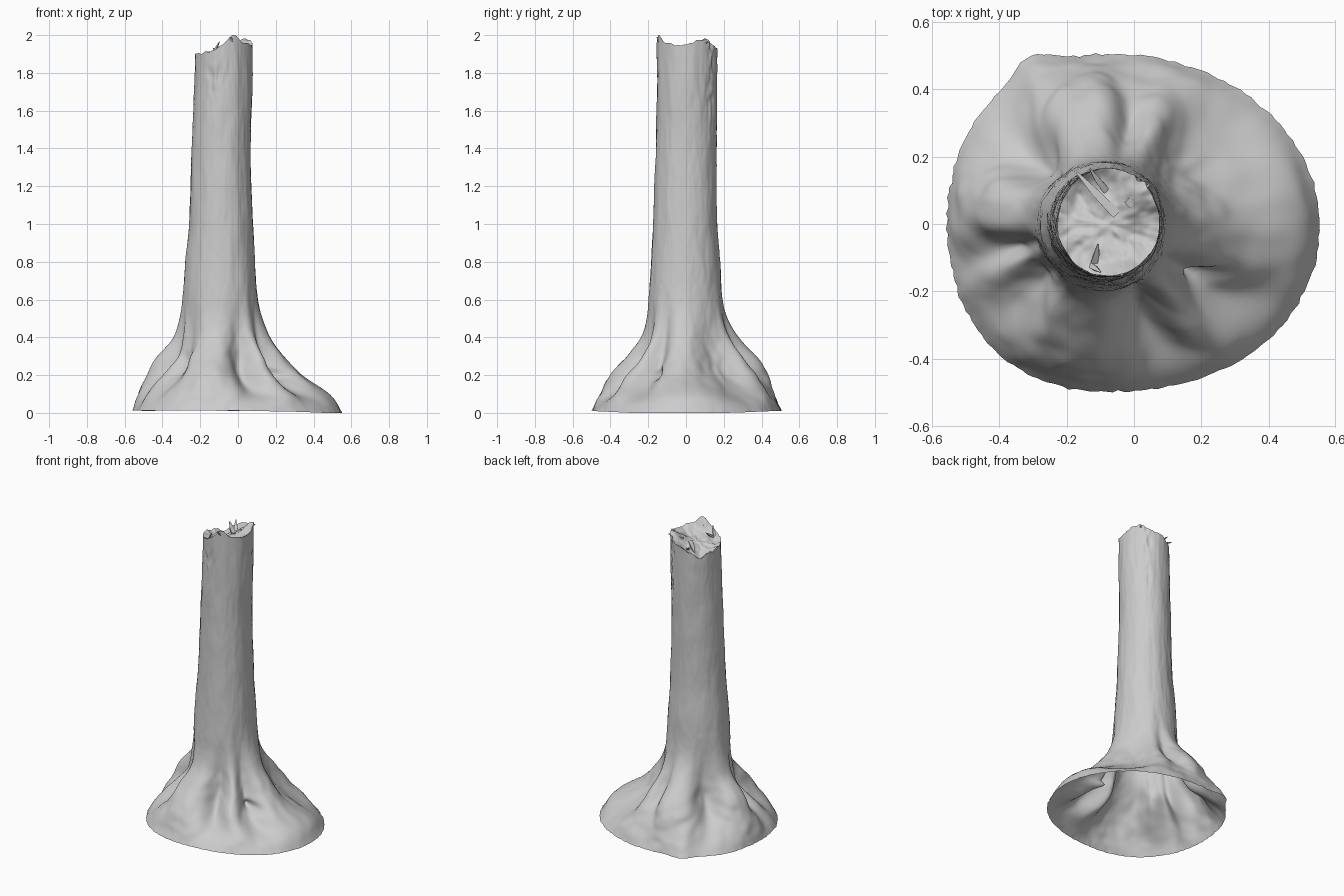
import bpy, bmesh, math, random
from mathutils import Vector, noise

if "Cube" in bpy.data.objects:
    bpy.data.objects.remove(bpy.data.objects["Cube"])

random.seed(4)
CX = -0.08           # trunk axis
SIDES = 192

# height, then reach of the outline towards -x, +x, -y, +y
PROFILE = [
    (0.00, -0.555, 0.55, -0.50, 0.505), (0.10, -0.53, 0.49, -0.46, 0.47),
    (0.20, -0.49, 0.345, -0.405, 0.43), (0.30, -0.43, 0.245, -0.32, 0.375),
    (0.40, -0.345, 0.175, -0.24, 0.28), (0.50, -0.31, 0.13, -0.21, 0.22),
    (0.60, -0.295, 0.105, -0.20, 0.195), (0.80, -0.28, 0.09, -0.185, 0.18),
    (1.00, -0.26, 0.08, -0.175, 0.165), (1.40, -0.245, 0.067, -0.16, 0.162),
    (1.75, -0.23, 0.076, -0.155, 0.165), (2.10, -0.225, 0.078, -0.155, 0.165)]

# creases between the roots: angle, width (degrees), depth
VALLEYS = [(-68, 13, 0.9), (-32, 11, 0.65), (38, 24, 0.7), (138, 17, 1.0),
           (195, 8, 0.7), (217, 16, 0.8), (78, 9, 0.45)]


def reach(z):
    """Smoothly interpolated profile row."""
    z = max(0.0, min(2.05, z))
    i = max(k for k in range(len(PROFILE) - 1) if PROFILE[k][0] <= z)
    p1, p2 = PROFILE[i], PROFILE[i + 1]
    p0, p3 = PROFILE[max(i - 1, 0)], PROFILE[min(i + 2, len(PROFILE) - 1)]
    h = p2[0] - p1[0]
    t = (z - p1[0]) / h
    row = []
    for k in range(1, 5):
        m1 = (p2[k] - p0[k]) / (p2[0] - p0[0]) * h
        m2 = (p3[k] - p1[k]) / (p3[0] - p1[0]) * h
        row.append((2*t**3 - 3*t*t + 1) * p1[k] + (t**3 - 2*t*t + t) * m1
                   + (3*t*t - 2*t**3) * p2[k] + (t**3 - t*t) * m2)
    return row


def angle_gap(a, b):
    return (a - b + 180) % 360 - 180


def fbm(x, y, z):
    return noise.noise((x, y, z)) + 0.5 * noise.noise((2*x + 7, 2*y, 2*z))


def valley_bump(z):
    """Fast rise to a ledge near z = 0.23, slow fade up the trunk."""
    if z < 0.23:
        return math.sin(math.pi / 2 * z / 0.23)
    return 0.5 + 0.5 * math.cos(math.pi * min(1, (z - 0.23) / 0.42))


def radius(deg, z):
    flat = 1.0
    base = max(0.0, 1 - z / 0.45)
    # creases wander a little with height
    wander = deg + 9 * base * min(1, 8*z) * noise.noise((deg / 60, z * 7, 2))
    for v, w, d in VALLEYS:
        flat *= 1 - d * math.exp(-(angle_gap(wander, v) / w)**2)
    valley = 1 - flat
    a = math.radians(deg)
    c, s = math.cos(a), math.sin(a)
    xn, xp, yn, yp = reach(z + 0.2 * valley * valley_bump(z))
    rx = xp - CX if c > 0 else CX - xn
    ry = yp if s > 0 else -yn
    # the ground outline is squarer on the left and front than at the back right
    n = 2 + base * (0.17 - 0.14 * math.exp(-(angle_gap(deg, 40) / 35)**2))
    r = ((abs(c) / rx)**n + (abs(s) / ry)**n)**(-1 / n)
    # long grooves that run up from the creases
    r -= 0.014 * valley * math.exp(-((z - 0.42) / 0.2)**2)
    # corner of the back left root
    r += 0.04 * math.exp(-(angle_gap(deg, 115) / 8)**2) * max(0, 1 - z / 0.2)
    # lumps on the roots, fine bark on the trunk, ragged ground edge
    r += 0.03 * min(1, 6*z) * base * fbm(3.5*c, 3.5*s, 9*z)
    r += 0.003 * fbm(3.5*c, 3.5*s, 5*z) + 0.001 * noise.noise((12*c, 12*s, 25*z))
    r += 0.008 * math.exp(-z / 0.02) * noise.noise((22*c, 22*s, 0))
    # peeling bark strip near the break, and knocks on the front
    strip = math.exp(-(angle_gap(deg, 55) / 9)**2) * max(0, min(1, (z - 1.4) / 0.3))
    r += 0.016 * strip * noise.noise((6*c, 6*s, 22*z))
    knock = math.exp(-(angle_gap(deg, -108) / 20)**2 - ((z - 1.77) / 0.09)**2)
    r -= 0.014 * knock * (0.5 + noise.noise((5*c, 5*s, 20*z)))
    # small burrow between two roots
    r -= 0.085 * math.exp(-(angle_gap(deg, -27) / 5.5)**2 - ((z - 0.2) / 0.026)**2)
    return r


def break_height(x, y):
    """Height of the torn top surface."""
    z = 1.925 + 0.16 * (x - CX)
    z += 0.065 * math.exp(-((x + 0.02) / 0.06)**2 - ((y + 0.15) / 0.04)**2)
    z += 0.045 * math.exp(-((x - 0.02) / 0.06)**2 - ((y - 0.08) / 0.05)**2)
    z -= 0.05 * math.exp(-((x + 0.17) / 0.06)**2 - ((y - 0.10) / 0.07)**2)
    z += 0.016 * noise.noise((18*x, 18*y, 3)) + 0.007 * noise.noise((45*x, 45*y, 9))
    return min(z, 2.0)


def add_object(name, bm, angle):
    bmesh.ops.recalc_face_normals(bm, faces=bm.faces[:])
    mesh = bpy.data.meshes.new(name)
    bm.to_mesh(mesh)
    bm.free()
    ob = bpy.data.objects.new(name, mesh)
    bpy.context.collection.objects.link(ob)
    bpy.ops.object.select_all(action='DESELECT')
    ob.select_set(True)
    bpy.context.view_layer.objects.active = ob
    bpy.ops.object.shade_smooth_by_angle(angle=math.radians(angle))
    return ob


def bridge(bm, low, high):
    for i in range(SIDES):
        j = (i + 1) % SIDES
        bm.faces.new((low[i], low[j], high[j], high[i]))


# trunk with flared roots, an open shell at the ground, and the torn top
bm = bmesh.new()
levels = [0.7 * i / 58 for i in range(58)] + [0.7 + 1.22 * i / 60 for i in range(61)]
angles = [360 * i / SIDES - 180 for i in range(SIDES)]
rings = []
for z in levels:
    ring = []
    for deg in angles:
        a = math.radians(deg)
        # fade the wander seam by measuring from the left side
        r = radius(deg, z)
        x, y, h = CX + r * math.cos(a), r * math.sin(a), z
        if z > 1.7:
            h = 1.7 + (z - 1.7) / 0.22 * (break_height(x, y) - 1.7)
        if z < 0.1:
            low = max(0, 0.012 + 0.008 * noise.noise((3*x, 3*y, 1)) - 0.012 * max(0, x / 0.55))
            h += low * (1 - z / 0.1)
        ring.append(bm.verts.new((x, y, h)))
    rings.append(ring)
for k in range(1, 15):
    ring = []
    for v in rings[len(levels) - 1]:
        f = 1 - k / 15
        x, y = CX + (v.co.x - CX) * f, v.co.y * f
        dip = 0.022 * min(1, k / 4)
        ring.append(bm.verts.new((x, y, break_height(x, y) - dip)))
    rings.append(ring)
for low, high in zip(rings, rings[1:]):
    bridge(bm, low, high)
tip = bm.verts.new((CX, 0, break_height(CX, 0) - 0.022))
for i in range(SIDES):
    bm.faces.new((rings[-1][i], rings[-1][(i + 1) % SIDES], tip))
# ease the seam where the wandering creases wrap around at the left
seam = [ring[i % SIDES] for ring in rings[1:50] for i in range(-5, 6)]
for _ in range(6):
    bmesh.ops.smooth_vert(bm, verts=seam, factor=0.5,
                          use_axis_x=True, use_axis_y=True, use_axis_z=True)
add_object("tree_trunk", bm, 60)


# torn wood splinters on the broken top
def splinter(bm, start, end, width):
    start, end = Vector(start), Vector(end)
    axis = (end - start).normalized()
    side = axis.cross(Vector((0, 0, 1))).normalized()
    up = side.cross(axis)
    loops = []
    for t, w in ((0, 1.0), (0.55, 0.8), (1, 0.2)):
        p = start.lerp(end, t) + side * random.uniform(-0.004, 0.004)
        loops.append([bm.verts.new(p + w * width * (side * u + up * v * 0.7))
                      for u, v in ((-1, -1), (1, -1), (1, 1), (-1, 1))])
    for a, b in zip(loops, loops[1:]):
        bmesh.ops.bridge_loops
        for i in range(4):
            j = (i + 1) % 4
            bm.faces.new((a[i], a[j], b[j], b[i]))
    bm.faces.new(loops[0])
    bm.faces.new(loops[-1])


bm = bmesh.new()
for start, end, width in [
        ((-0.05, 0.03, 1.905), (-0.17, 0.155, 1.91), 0.014),
        ((-0.08, 0.10, 1.89), (-0.13, 0.165, 1.93), 0.010),
        ((-0.02, 0.06, 1.93), (0.045, 0.12, 1.965), 0.012),
        ((-0.12, -0.13, 1.89), (-0.105, -0.06, 1.945), 0.011),
        ((-0.14, -0.12, 1.88), (-0.10, -0.145, 1.965), 0.009),
        ((-0.03, -0.13, 1.95), (-0.035, -0.155, 1.99), 0.010)]:
    splinter(bm, start, end, width)
add_object("top_splinters", bm, 30)
